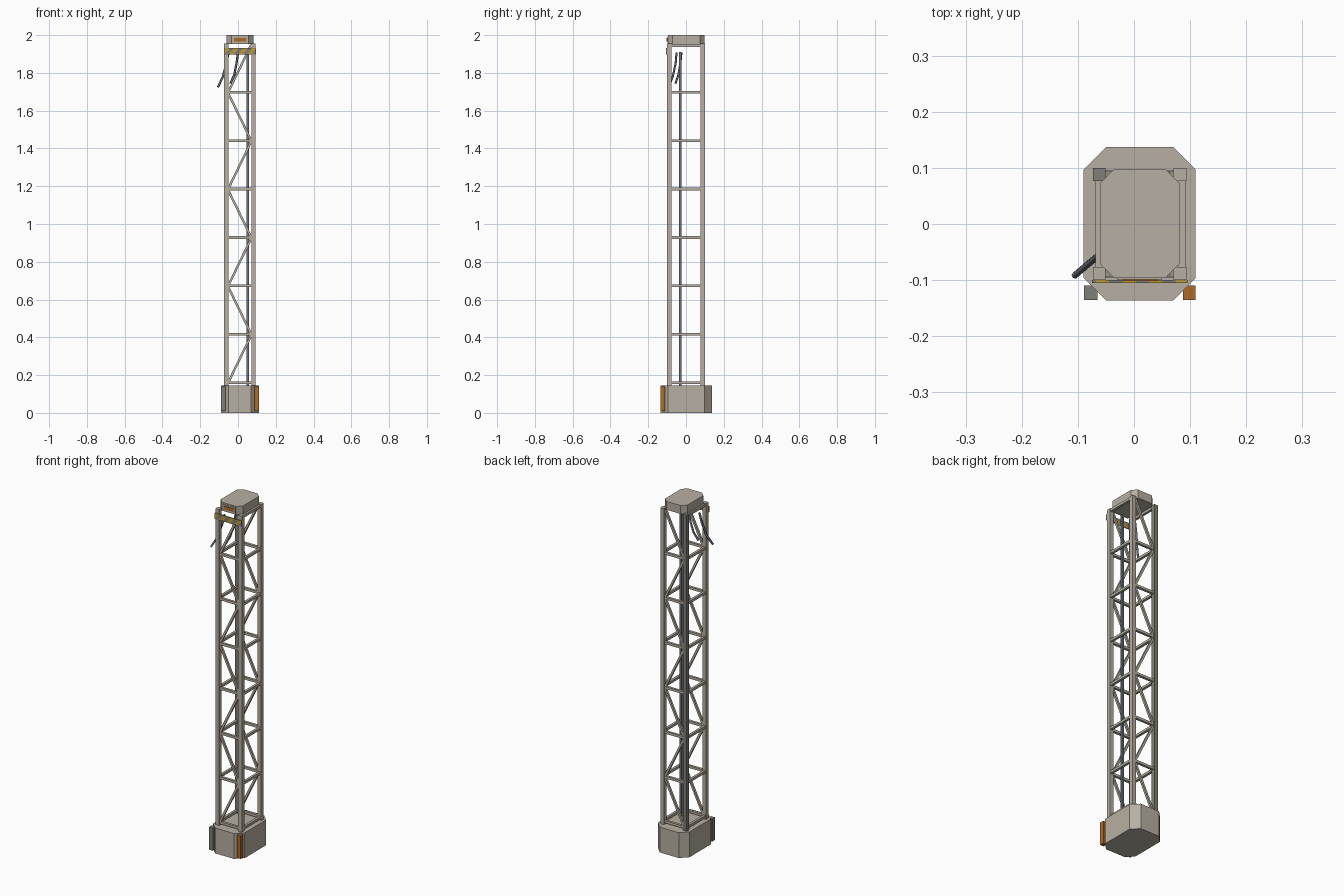
import bpy, bmesh
from math import floor
from mathutils import Vector

if "Cube" in bpy.data.objects:
    bpy.data.objects.remove(bpy.data.objects["Cube"])


def material(name, rgb):
    m = bpy.data.materials.new(name)
    m.use_nodes = True
    m.diffuse_color = (*rgb, 1)
    m.node_tree.nodes["Principled BSDF"].inputs["Base Color"].default_value = (*rgb, 1)
    return m


BEIGE = material("warm beige", (0.47, 0.43, 0.36))
GREY = material("mid grey", (0.22, 0.21, 0.19))
ORANGE = material("burnt orange", (0.42, 0.15, 0.02))
YELLOW = material("warning yellow", (0.52, 0.32, 0.04))
CABLE = material("blue grey", (0.15, 0.16, 0.19))


def finish(name, bm, *mats):
    bmesh.ops.recalc_face_normals(bm, faces=bm.faces)
    me = bpy.data.meshes.new(name)
    bm.to_mesh(me)
    bm.free()
    for m in mats:
        me.materials.append(m)
    ob = bpy.data.objects.new(name, me)
    bpy.context.collection.objects.link(ob)
    return ob


def box_bm(lo, hi):
    bm = bmesh.new()
    bmesh.ops.create_cube(bm, size=1)
    lo, hi = Vector(lo), Vector(hi)
    for v in bm.verts:
        v.co = (lo + hi) / 2 + v.co * (hi - lo)
    return bm


def box(name, lo, hi, mat):
    return finish(name, box_bm(lo, hi), mat)


def chamfered_box(name, lo, hi, cut, mat):
    # Box with its four upright edges cut at 45 degrees
    bm = box_bm(lo, hi)
    edges = [e for e in bm.edges if abs(e.verts[0].co.z - e.verts[1].co.z) > 0.01]
    bmesh.ops.bevel(bm, geom=edges, offset=cut, segments=1, affect='EDGES')
    return finish(name, bm, mat)


def bar(name, a, b, size, mat):
    # Square bar between two points
    a, b = Vector(a), Vector(b)
    d = b - a
    bm = bmesh.new()
    bmesh.ops.create_cube(bm, size=1)
    rot = d.to_track_quat('Z', 'Y')
    for v in bm.verts:
        v.co = (a + b) / 2 + rot @ Vector((v.co.x * size, v.co.y * size, v.co.z * d.length))
    return finish(name, bm, mat)


def cable(name, points, radius):
    cu = bpy.data.curves.new(name, 'CURVE')
    cu.dimensions = '3D'
    cu.bevel_depth = radius
    cu.bevel_resolution = 1
    cu.use_fill_caps = True
    sp = cu.splines.new('POLY')
    sp.points.add(len(points) - 1)
    for p, co in zip(sp.points, points):
        p.co = (*co, 1)
    cu.materials.append(CABLE)
    ob = bpy.data.objects.new(name, cu)
    bpy.context.collection.objects.link(ob)


# Base block with a marker post on each front corner
chamfered_box("base", (-0.09, -0.136, 0), (0.11, 0.137, 0.145), 0.04, BEIGE)
box("right_marker", (-0.089, -0.135, 0.01), (-0.065, -0.11, 0.14), GREY)
box("left_marker", (0.087, -0.135, 0.01), (0.11, -0.11, 0.14), ORANGE)

# Corner columns
XL, XR, Y = -0.062, 0.082, 0.088
H = 0.0115
for x in (XL, XR):
    for y in (-Y, Y):
        mat = GREY if x < 0 < y else BEIGE
        box("column", (x - H, y - H, 0.14), (x + H, y + H, 1.955), mat)

# Horizontal rails and zigzag braces
LEVELS = [0.16 + 0.2563 * i for i in range(8)]
for i, z in enumerate(LEVELS):
    zr = min(z, 1.945)
    for x in (XL, XR + 0.003):
        bar("side_rail", (x, -Y, zr), (x, Y, zr), 0.014, BEIGE)
    for y in (-Y, Y):
        if i < 7:
            bar("cross_rail", (XL, y, z), (XR, y, z), 0.014, BEIGE)
            a, b = (XL + 0.01, XR - 0.012) if i % 2 == 0 else (XR - 0.012, XL + 0.01)
            bar("diagonal_brace", (a, y, z), (b, y, LEVELS[i + 1] - 0.005), 0.012, BEIGE)

# Conduit inside the mast and two loose cable ends near the top
bar("conduit", (0.052, -0.03, 0.145), (0.052, -0.03, 1.91), 0.012, CABLE)
cable("outer_cable", [(-0.05, -0.05, 1.907), (-0.062, -0.055, 1.85),
                      (-0.08, -0.07, 1.78), (-0.106, -0.092, 1.725)], 0.006)
cable("inner_cable", [(0.0, -0.024, 1.907), (-0.008, -0.03, 1.85),
                      (-0.02, -0.04, 1.79), (-0.04, -0.055, 1.745)], 0.006)

# Cap with a framed orange plate
chamfered_box("cap", (-0.06, -0.096, 1.952), (0.081, 0.098, 2.0), 0.025, BEIGE)
box("plate_frame", (-0.03, -0.099, 1.958), (0.05, -0.095, 1.992), BEIGE)
box("orange_plate", (-0.02, -0.102, 1.966), (0.042, -0.098, 1.985), ORANGE)

# Striped warning board, cut along slanted lines
bm = box_bm((-0.075, -0.105, 1.897), (0.095, -0.0995, 1.931))
STEP, Z0 = 0.024, 1.897
for k in range(-4, 6):
    bmesh.ops.bisect_plane(bm, geom=bm.verts[:] + bm.edges[:] + bm.faces[:],
                           plane_co=(k * STEP, 0, Z0), plane_no=(1, 0, -0.8))
for f in bm.faces:
    c = f.calc_center_median()
    f.material_index = floor((c.x - 0.8 * (c.z - Z0)) / STEP) % 2
finish("warning_board", bm, YELLOW, GREY)
